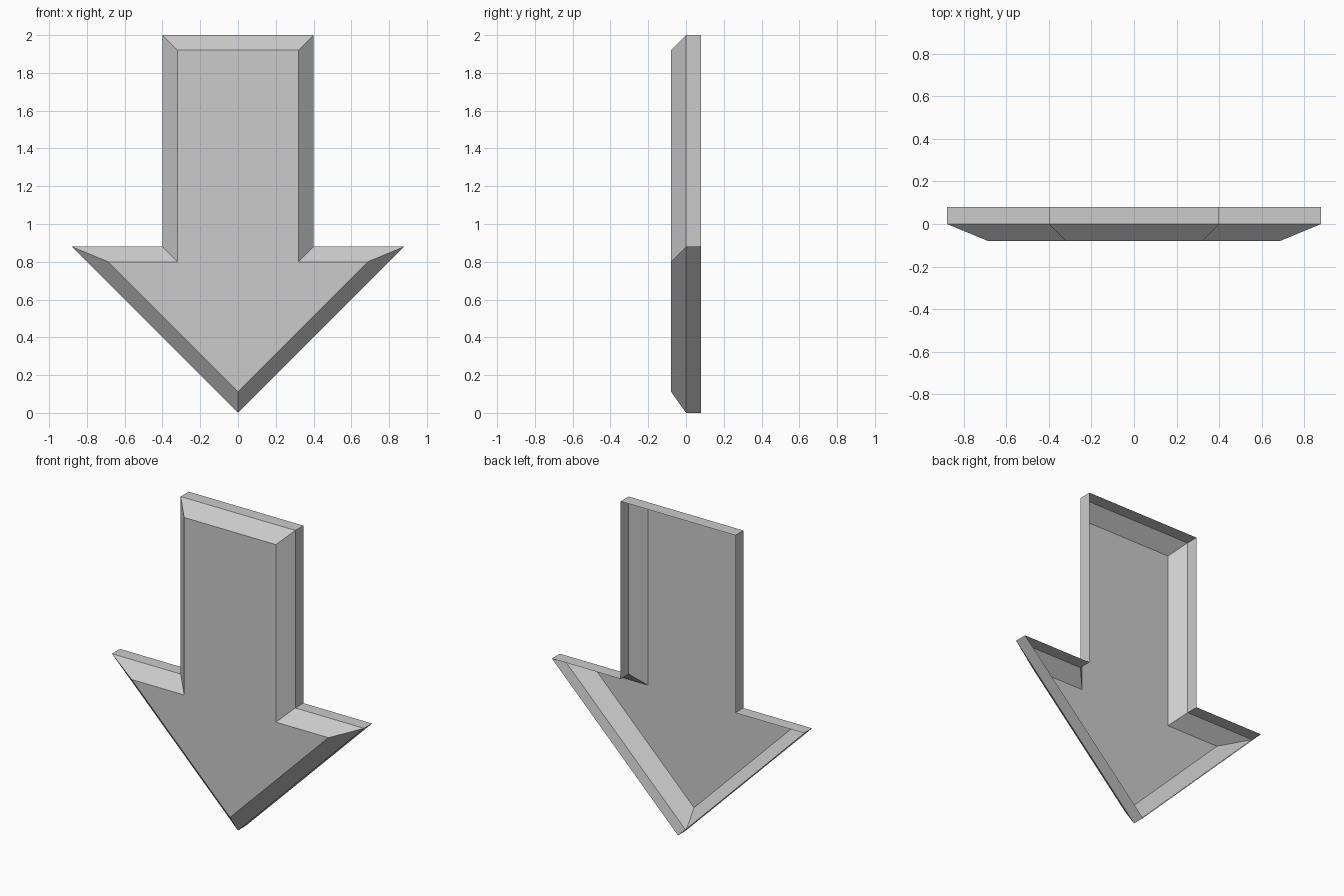
import bpy
import bmesh
from mathutils import Vector

cube = bpy.data.objects.get("Cube")
if cube:
    bpy.data.objects.remove(cube, do_unlink=True)

BEVEL = 0.08      # width of the sloped border
DEPTH = 0.08      # depth of the bevel and of the straight rim

grey = bpy.data.materials.new("plain_grey")
grey.use_nodes = True
colour = (0.6, 0.6, 0.6, 1)
grey.diffuse_color = colour
grey.node_tree.nodes["Principled BSDF"].inputs["Base Color"].default_value = colour


def inset(points, width):
    """Move every edge of a counter-clockwise outline inwards by width."""
    result = []
    for i, p in enumerate(points):
        d1 = (p - points[i - 1]).normalized()
        d2 = (points[(i + 1) % len(points)] - p).normalized()
        n1, n2 = Vector((-d1.y, d1.x)), Vector((-d2.y, d2.x))
        result.append(p + (n1 + n2) * width / (1 + n1.dot(n2)))
    return result


# Arrow outline in x and z: right half, then mirrored
half = [Vector(p) for p in ((0.88, 0.88), (0.4, 0.88), (0.4, 2))]
outline = [Vector((0, 0))] + half + [Vector((-p.x, p.y)) for p in reversed(half)]

# Open-backed shell: straight rim, sloped border, flat front
bm = bmesh.new()
rings = [[bm.verts.new((p.x, y, p.y)) for p in points]
         for points, y in ((outline, DEPTH), (outline, 0),
                           (inset(outline, BEVEL), -DEPTH))]
count = len(outline)
for back, front in zip(rings, rings[1:]):
    for i in range(count):
        j = (i + 1) % count
        bm.faces.new((back[i], back[j], front[j], front[i]))
bm.faces.new(rings[-1])

mesh = bpy.data.meshes.new("down_arrow")
bm.to_mesh(mesh)
bm.free()
mesh.materials.append(grey)
arrow = bpy.data.objects.new("down_arrow", mesh)
bpy.context.collection.objects.link(arrow)
